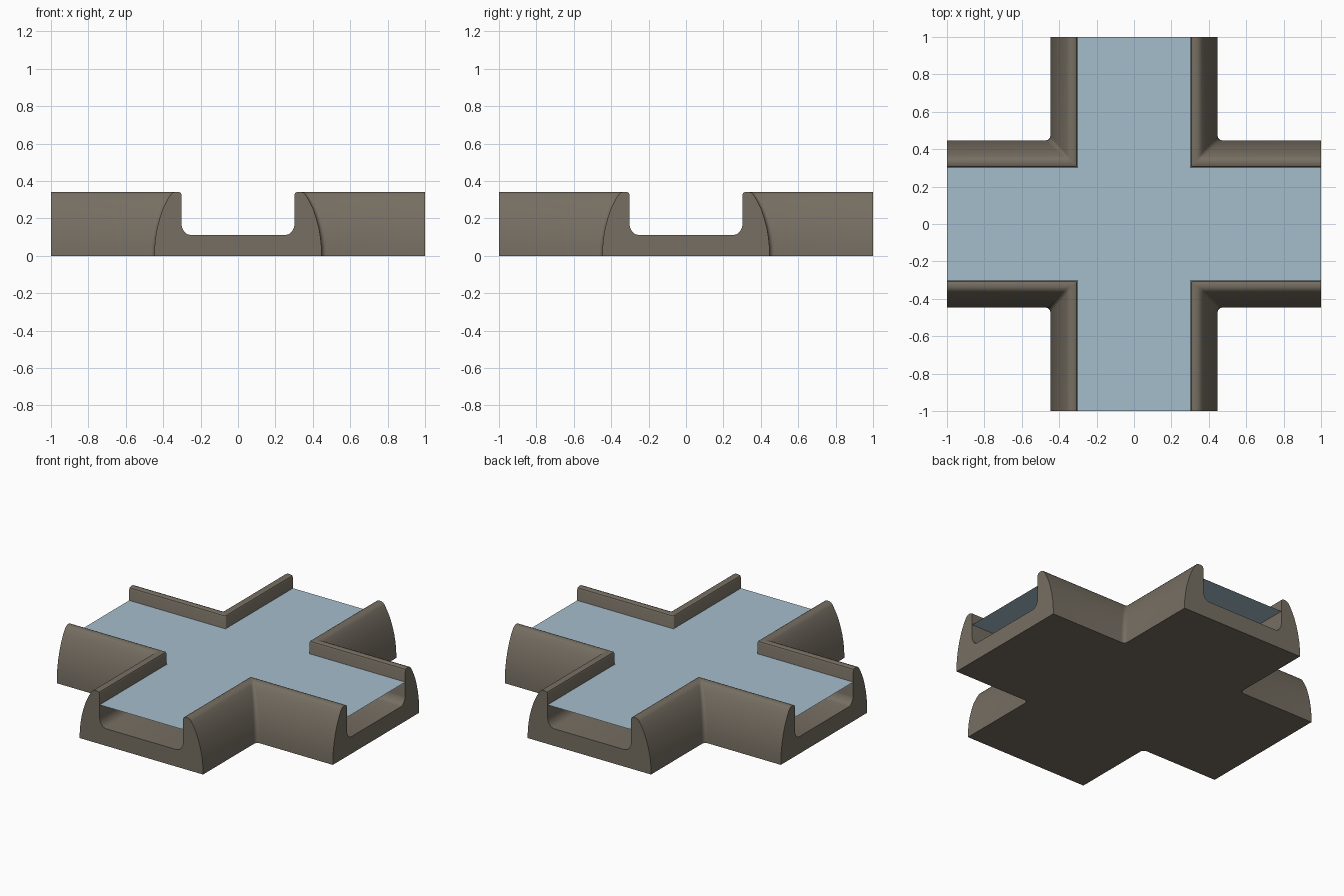
import bpy, bmesh, math

if "Cube" in bpy.data.objects:
    bpy.data.objects.remove(bpy.data.objects["Cube"])


def material(name, rgb):
    m = bpy.data.materials.new(name)
    m.diffuse_color = (*rgb, 1)
    m.use_nodes = True
    m.node_tree.nodes["Principled BSDF"].inputs["Base Color"].default_value = m.diffuse_color
    return m


stone = material("brown stone", (0.181, 0.156, 0.122))
blue = material("pale water", (0.376, 0.515, 0.604))


def finish(name, bm, mat):
    bmesh.ops.recalc_face_normals(bm, faces=bm.faces)
    me = bpy.data.meshes.new(name)
    bm.to_mesh(me)
    bm.free()
    me.materials.append(mat)
    ob = bpy.data.objects.new(name, me)
    bpy.context.collection.objects.link(ob)
    return ob


def turn(x, y, k):
    for _ in range(k):
        x, y = -y, x
    return x, y


# Wall section: (distance from channel axis, height), outer foot to floor edge
profile = [(0.447, 0), (0.446, 0.05), (0.441, 0.10), (0.432, 0.15), (0.419, 0.20),
           (0.402, 0.25), (0.380, 0.295), (0.362, 0.325), (0.352, 0.336), (0.338, 0.342),
           (0.318, 0.342), (0.307, 0.337), (0.302, 0.326), (0.302, 0.165),
           (0.298, 0.148), (0.288, 0.130), (0.275, 0.117), (0.258, 0.112)]
STEPS = 6

# Channel: the section follows an L-shaped path round each of the four corners
bm = bmesh.new()
rings = []
for k in range(4):
    quarter = [[] for _ in range(STEPS + 3)]
    for d, z in profile:
        r = 0.006 + 0.02 * max(0, (d - 0.30) / 0.147)   # corner rounding
        path = [(1, d)]
        for i in range(STEPS + 1):
            t = math.pi / 2 * (1 - i / STEPS)
            path.append((d + r - r * math.cos(t), d + r - r * math.sin(t)))
        path.append((d, 1))
        for ring, (x, y) in zip(quarter, path):
            ring.append(bm.verts.new((*turn(x, y, k), z)))
    rings.append(quarter)

for k, quarter in enumerate(rings):
    for a, b in zip(quarter, quarter[1:]):
        for i in range(len(profile) - 1):
            bm.faces.new((a[i], a[i + 1], b[i + 1], b[i]))
    # open arm end
    bm.faces.new(quarter[-1] + rings[(k + 1) % 4][0][::-1])
# underside and channel floor
for i in (0, -1):
    bm.faces.new([ring[i] for quarter in rings for ring in quarter])
channel = finish("channel", bm, stone)
bpy.context.view_layer.objects.active = channel
channel.select_set(True)
bpy.ops.object.shade_smooth_by_angle(angle=math.radians(35))

# Water: a thin cross-shaped sheet
bm = bmesh.new()
w = 0.302
corners = [turn(x, y, k) for k in range(4) for x, y in ((1, w), (w, w), (w, 1))]
bm.faces.new([bm.verts.new((x, y, 0.256)) for x, y in corners])
finish("water", bm, blue)
